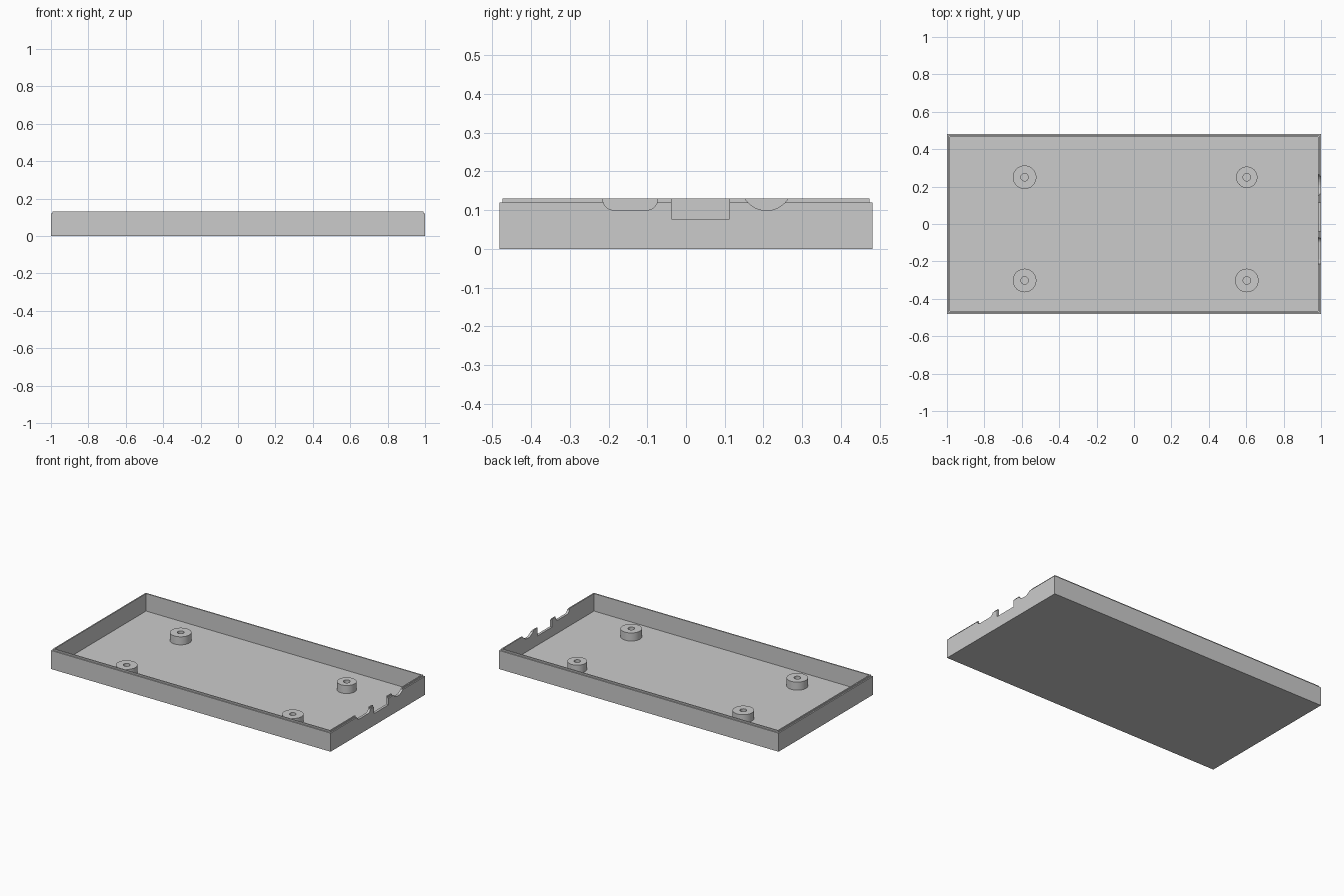
import bpy, bmesh
from math import sin, cos, pi

cube = bpy.data.objects.get("Cube")
if cube:
    bpy.data.objects.remove(cube, do_unlink=True)

HALF_X, HALF_Y = 1.0, 0.482
RIM, TOP, FLOOR = 0.12, 0.13, 0.017
LIP, WALL = 0.008, 0.016

grey = bpy.data.materials.new("light grey plastic")
grey.use_nodes = True
grey.diffuse_color = (0.6, 0.6, 0.6, 1)
grey.node_tree.nodes["Principled BSDF"].inputs["Base Color"].default_value = (0.6, 0.6, 0.6, 1)


def skin(name, loops, caps=False, closed=False):
    """Bridge matching rings of points into one mesh."""
    bm = bmesh.new()
    rings = [[bm.verts.new(p) for p in loop] for loop in loops]
    pairs = list(zip(rings, rings[1:]))
    if closed:
        pairs.append((rings[-1], rings[0]))
    for a, b in pairs:
        n = len(a)
        for i in range(n):
            j = (i + 1) % n
            bm.faces.new((a[i], a[j], b[j], b[i]))
    if caps:
        bm.faces.new(rings[0][::-1])
        bm.faces.new(rings[-1])
    bmesh.ops.recalc_face_normals(bm, faces=bm.faces)
    mesh = bpy.data.meshes.new(name)
    bm.to_mesh(mesh)
    bm.free()
    mesh.materials.append(grey)
    obj = bpy.data.objects.new(name, mesh)
    bpy.context.collection.objects.link(obj)
    return obj


def rectangle(inset, z):
    x, y = HALF_X - inset, HALF_Y - inset
    return [(-x, -y, z), (x, -y, z), (x, y, z), (-x, y, z)]


def circle(x, y, r, z, n=48):
    return [(x + r * cos(2 * pi * i / n), y + r * sin(2 * pi * i / n), z) for i in range(n)]


def arc(y, z, r, start, end, n=16):
    return [(y + r * cos(start + (end - start) * i / n),
             z + r * sin(start + (end - start) * i / n)) for i in range(n + 1)]


# Tray: outer wall, stepped lip, inner wall and floor
tray = skin("tray", [rectangle(0, 0), rectangle(0, RIM), rectangle(LIP, RIM),
                     rectangle(LIP, TOP), rectangle(WALL, TOP), rectangle(WALL, FLOOR)], caps=True)

# Connector openings in the +x wall, as (y, z) outlines
slot = ([(-0.215, 0.2)] + arc(-0.186, 0.129, 0.029, pi, 1.5 * pi)
        + arc(-0.102, 0.129, 0.029, 1.5 * pi, 2 * pi) + [(-0.073, 0.2)])
square = [(-0.037, 0.2), (-0.037, 0.077), (0.112, 0.077), (0.112, 0.2)]
round_port = arc(0.208, 0.165, 0.066, 0, 2 * pi * 47 / 48, 47)

for name, outline in (("slot", slot), ("square", square), ("round", round_port)):
    cutter = skin(name + "_opening_cutter",
                  [[(x, y, z) for y, z in outline] for x in (0.95, 1.05)], caps=True)
    cutter.hide_render = True
    mod = tray.modifiers.new(name + "_opening", 'BOOLEAN')
    mod.operation, mod.solver, mod.object = 'DIFFERENCE', 'EXACT', cutter
    bpy.context.view_layer.objects.active = tray
    bpy.ops.object.modifier_apply(modifier=mod.name)
    bpy.data.objects.remove(cutter, do_unlink=True)

# Four hollow screw posts standing on the floor
for name, x, y, r in (("front_right", -0.585, -0.302, 0.063), ("front_left", 0.603, -0.302, 0.063),
                      ("back_right", -0.585, 0.25, 0.063), ("back_left", 0.603, 0.25, 0.057)):
    post = skin(name + "_screw_post",
                [circle(x, y, r, FLOOR), circle(x, y, r, 0.069),
                 circle(x, y, 0.02, 0.069), circle(x, y, 0.02, FLOOR)])
    bpy.ops.object.select_all(action='DESELECT')
    post.select_set(True)
    bpy.context.view_layer.objects.active = post
    bpy.ops.object.shade_smooth_by_angle(angle=pi / 6)
